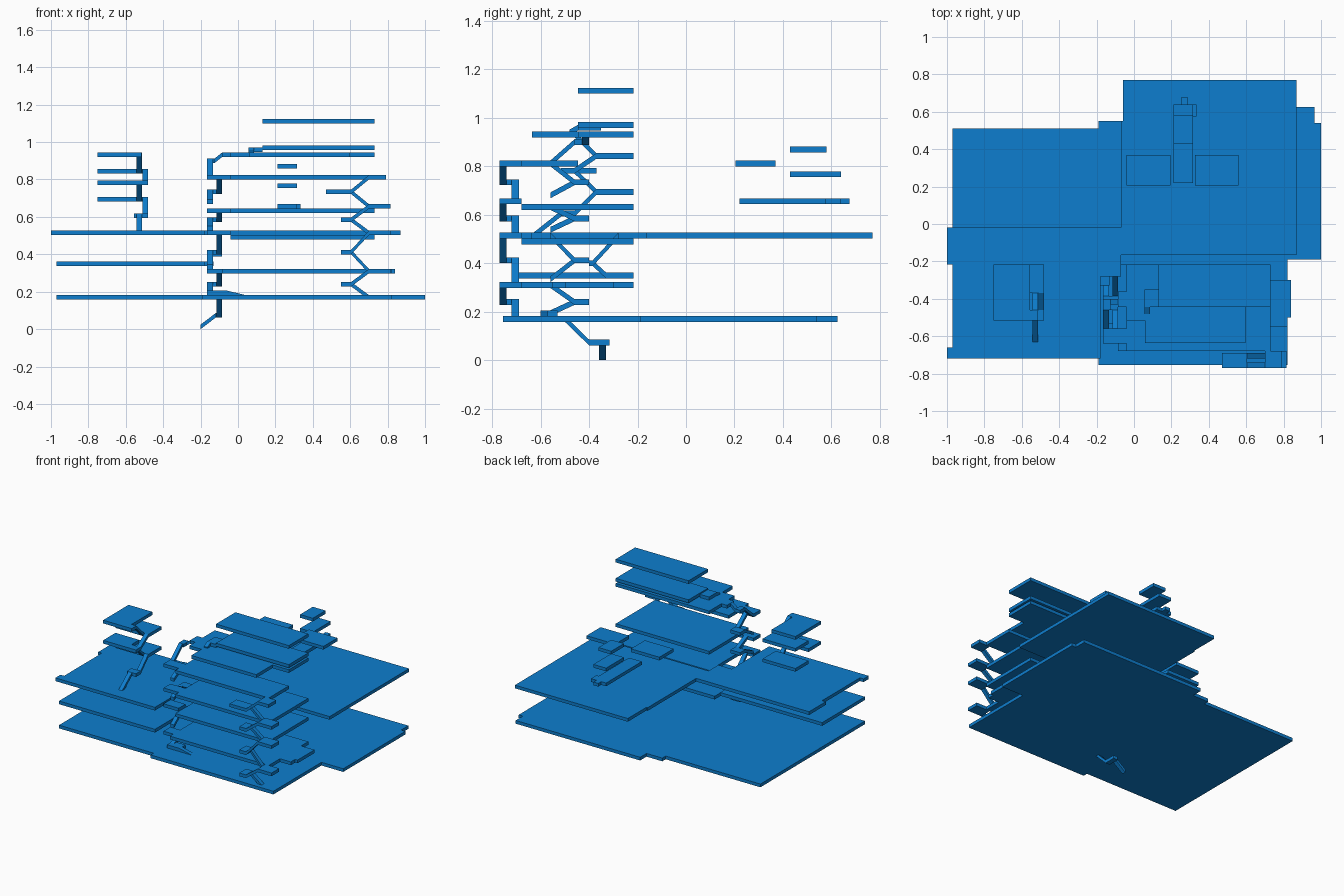
import bpy
import bmesh
from mathutils import Vector

cube = bpy.data.objects.get("Cube")
if cube:
    bpy.data.objects.remove(cube, do_unlink=True)

thickness = .024
half_thickness = thickness / 2

# Storey heights
ground, first, wing, second, third, fourth, fifth = .17, .31, .35, .514, .656, .812, .932
storeys = [ground, first, second, third, fourth]

# Shared wall lines
wing_side, wing_front, wing_inner = -.97, -.72, -.18
block_side, block_front, block_back = .73, -.68, -.216
hall_side, yard_side = -.04, -.07
stair_outer, stair_inner = -.165, -.085
flight_width = .03

blue = bpy.data.materials.new("floor_blue")
blue.use_nodes = True
blue.diffuse_color = (.004, .207, .62, 1)
blue.node_tree.nodes["Principled BSDF"].inputs["Base Color"].default_value = blue.diffuse_color


def prism(name, points, offset):
    """Extrude a flat outline into a closed solid."""
    bm = bmesh.new()
    face = bm.faces.new([bm.verts.new(point) for point in points])
    result = bmesh.ops.extrude_face_region(bm, geom=[face])
    moved = [item for item in result["geom"] if isinstance(item, bmesh.types.BMVert)]
    bmesh.ops.translate(bm, verts=moved, vec=Vector(offset))
    bmesh.ops.recalc_face_normals(bm, faces=bm.faces)
    mesh = bpy.data.meshes.new(name)
    bm.to_mesh(mesh)
    bm.free()
    mesh.materials.append(blue)
    part = bpy.data.objects.new(name, mesh)
    bpy.context.collection.objects.link(part)


def slab(name, height, outline):
    """Level floor with any outline."""
    bottom = height - half_thickness
    prism(name, [(x, y, bottom) for x, y in outline], (0, 0, thickness))


def plate(name, height, left, right, front, back):
    """Level rectangular floor."""
    slab(name, height, [(left, front), (right, front), (right, back), (left, back)])


def flight(name, axis, lane, start, end):
    """Sloping flight along an axis, starting at lane on the other axis."""
    side = [(run, height + shift)
            for ends, shift in (((start, end), -half_thickness), ((end, start), half_thickness))
            for run, height in ends]
    if axis == "x":
        prism(name, [(run, lane, height) for run, height in side], (0, flight_width, 0))
    else:
        prism(name, [(lane, run, height) for run, height in side], (flight_width, 0, 0))


# Large ground and upper floors
porch_front, porch_side, rear_side, rear_step = -.755, -.19, -.06, .55
slab("ground_floor", ground, [
    (wing_side, wing_front), (porch_side, wing_front), (porch_side, porch_front),
    (.82, porch_front), (.82, porch_side), (1, porch_side), (1, .54),
    (.965, .54), (.965, .625), (rear_side, .625), (rear_side, rear_step),
    (porch_side, rear_step), (porch_side, .51), (wing_side, .51)])
plate("wing_middle_floor", wing, wing_side, wing_inner, wing_front, block_back)
slab("main_upper_floor", second, [
    (-1, wing_front), (wing_inner, wing_front), (wing_inner, block_back),
    (yard_side, block_back), (yard_side, -.165), (.87, -.165), (.87, .77),
    (rear_side, .77), (rear_side, rear_step), (yard_side, rear_step),
    (yard_side, -.02), (-1, -.02), (-1, block_back), (wing_side, block_back),
    (wing_side, -.66), (-1, -.66)])

# Front block floors, the first with a stepped balcony
terrace_front = -.445
slab("block_floor_first", first, [
    (stair_inner, block_front), (block_side, block_front), (block_side, -.55),
    (.82, -.55), (.82, -.5), (.84, -.5), (.84, -.3), (block_side, -.3),
    (block_side, block_back), (stair_inner, block_back)])
for name, height in (("second", second), ("third", third)):
    plate("block_floor_" + name, height - thickness,
          hall_side, block_side, block_front, block_back)
plate("block_floor_fourth", fourth, hall_side, block_side, block_front, terrace_front)
slab("block_floor_fifth", fifth, [
    (stair_inner, terrace_front), (hall_side, terrace_front), (hall_side, -.515),
    (.06, -.515), (.06, -.635), (.595, -.635), (.595, terrace_front),
    (block_side, terrace_front), (block_side, block_back),
    (hall_side, block_back), (hall_side, -.36), (stair_inner, -.36)])
for name, height in (("block_floor_sixth", .97), ("block_roof", 1.112)):
    plate(name, height, .13, block_side, terrace_front, block_back)
plate("roof_step_landing", .96, .055, .13, terrace_front, -.35)
flight("roof_step", "y", .055, (-.48, .94), (terrace_front, .96))

# Side staircase, folding back at a half landing between storeys
near, far = .605, .7
lower_lane, upper_lane = -.72, -.77
for low, high in zip(storeys, storeys[1:]):
    half = (low + high) / 2
    is_top = high == fourth
    flight("side_lower_flight", "x", lower_lane, (far, low), (near, half))
    flight("side_upper_flight", "x", upper_lane, (near, half), (far, high))
    plate("side_half_landing", half, .47 if is_top else rear_step, near,
          upper_lane, lower_lane + flight_width)
    plate("side_landing", high, far, .79 if is_top else .815, upper_lane, block_front)

# Inner staircase, folding back in two lanes
upper_inner_lane = stair_inner - flight_width
landing_back, foot, turn = -.4, -.56, -.46
for low, high in zip(storeys, storeys[1:]):
    half = (low + high) / 2
    level = third - thickness if high == third else high
    flight("inner_lower_flight", "y", stair_outer, (foot, low + thickness), (turn, half))
    flight("inner_upper_flight", "y", upper_inner_lane, (turn, half), (foot, level))
    plate("inner_half_landing", half, stair_outer, stair_inner, turn, landing_back)
    plate("inner_landing", level, stair_outer, hall_side, foot - .08, foot)
flight("inner_top_flight", "y", stair_outer, (foot, fourth), (turn, .9))
plate("inner_top_landing", .9, stair_outer, -.125, turn, landing_back)
flight("inner_top_step", "x", -.43, (-.125, .9), (stair_inner, fifth))

# Entry steps on the ground floor
entry = ground + thickness
plate("entry_landing", entry, stair_outer, rear_side, -.6, foot + flight_width)
flight("entry_step", "x", -.6, (rear_side, entry), (-hall_side, ground))

# Basement steps below the ground floor
basement = .073
flight("basement_low_flight", "x", -.36, (-.2, half_thickness), (-.12, basement))
plate("basement_landing", basement, -.12, stair_inner, landing_back, -.315)
flight("basement_high_flight", "y", upper_inner_lane, (landing_back, basement), (-.5, ground))

# Link stairs between the wing and the upper floor
link_turn, link_top = -.385, -.28
plate("link_bottom_landing", wing, wing_inner, -.13, -.33, block_back)
flight("link_low_flight", "y", stair_outer, (-.33, wing), (link_turn, .4))
plate("link_landing", .4, stair_outer, stair_inner, landing_back, link_turn)
flight("link_high_flight", "y", upper_inner_lane, (link_turn, .4), (link_top, second))
plate("link_top_landing", second, wing_inner, yard_side, link_top, block_back)

# Wing tower floors
tower_side, tower_inner, tower_edge = -.75, -.555, -.48
tower_front, tower_middle = -.515, -.37
tower_low, tower_first, tower_second, tower_third = .605, .694, .782, .843
for height in (tower_first, tower_third):
    plate("tower_back_floor", height, tower_side, tower_edge, tower_middle, block_back)
plate("tower_front_floor", tower_second, tower_side, tower_inner, tower_front, tower_middle)
plate("tower_roof", fifth, tower_side, tower_inner, tower_front, block_back)

# Wing tower staircase
left_lane, right_lane = tower_inner + half_thickness, tower_edge - flight_width
plate("tower_low_landing", tower_low, tower_inner, tower_edge, tower_front, turn)
plate("tower_middle_landing", tower_second, tower_inner, tower_edge, tower_front, turn)
plate("tower_top_landing", fifth, tower_inner, tower_front, tower_front, turn)
flight("tower_entry_flight", "y", left_lane, (-.63, second), (tower_front, tower_low))
for lane, low, high, start, end in (
        (right_lane, tower_low, tower_first, turn, tower_middle),
        (left_lane, tower_first, tower_second, tower_middle, turn),
        (right_lane, tower_second, tower_third, turn, tower_middle),
        (left_lane, tower_third, fifth, tower_middle, turn)):
    flight("tower_flight", "y", lane, (start, low), (end, high))

# Rear roofs
for name, left in (("rear_right_roof", hall_side), ("rear_left_roof", .325)):
    plate(name, fourth, left, left + .235, .205, .37)

# Rear tower, the lowest floor with a stepped end
rear_left, rear_right, rear_front, rear_back = .21, .315, .43, .64
slab("rear_tower_floor_low", third, [
    (rear_left, .22), (rear_right, .22), (rear_right, .575), (.335, .575),
    (.335, rear_back), (.29, rear_back), (.29, .675), (.25, .675),
    (.25, rear_back), (rear_left, rear_back)])
plate("rear_tower_floor_high", .767, rear_left, rear_right, rear_front, rear_back)
plate("rear_tower_roof", .87, rear_left, rear_right, rear_front, .58)
